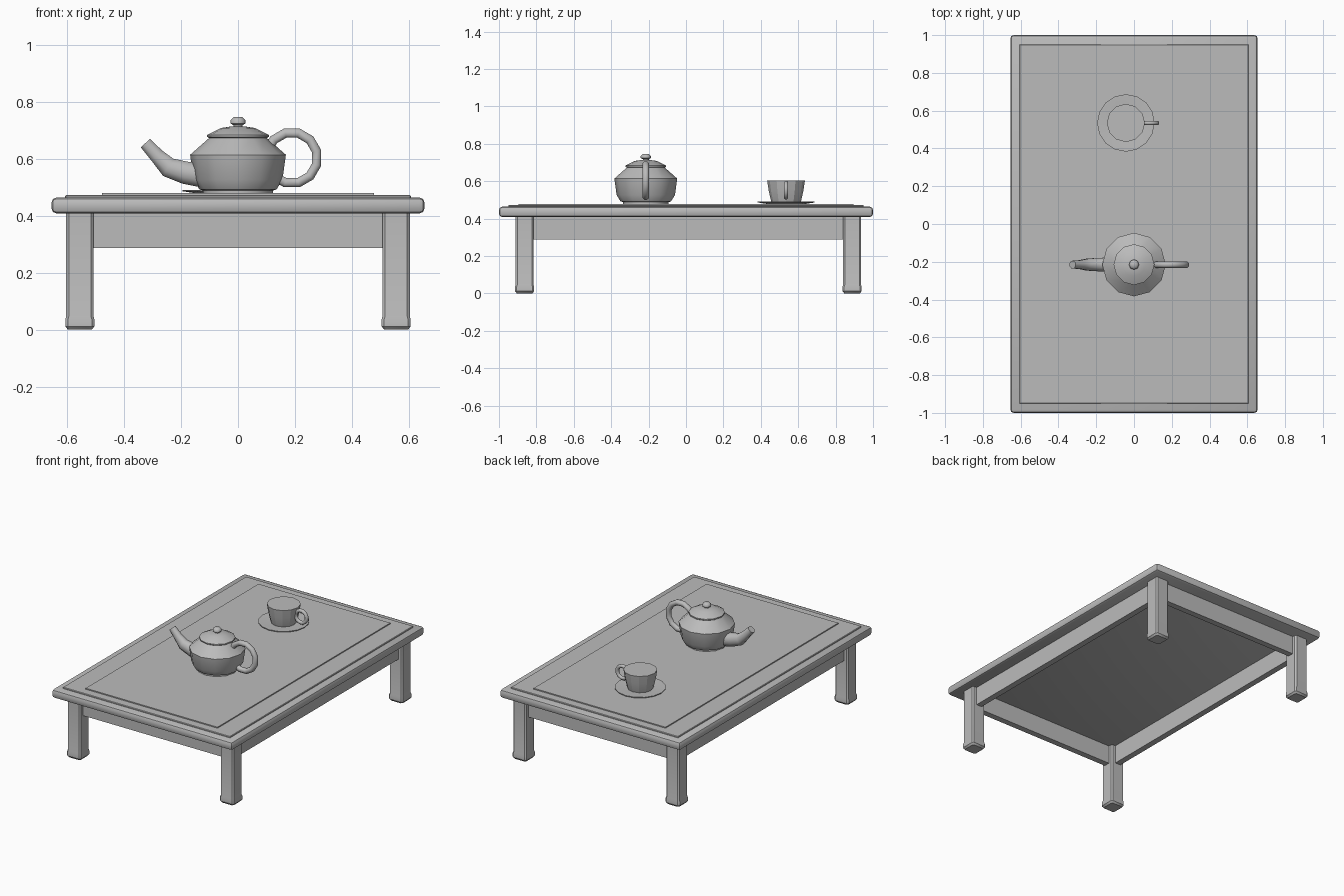
import bpy, bmesh, math
from mathutils import Vector, Matrix

cube = bpy.data.objects.get("Cube")
if cube:
    bpy.data.objects.remove(cube, do_unlink=True)

GREY = (0.5, 0.5, 0.5, 1)
mat = bpy.data.materials.new("plain grey")
mat.use_nodes = True
mat.diffuse_color = GREY
mat.node_tree.nodes["Principled BSDF"].inputs["Base Color"].default_value = GREY


def finish(name, bm, angle=35):
    """Turn a bmesh into a shaded object."""
    bmesh.ops.recalc_face_normals(bm, faces=bm.faces)
    mesh = bpy.data.meshes.new(name)
    bm.to_mesh(mesh)
    bm.free()
    mesh.materials.append(mat)
    ob = bpy.data.objects.new(name, mesh)
    bpy.context.collection.objects.link(ob)
    bpy.ops.object.select_all(action="DESELECT")
    ob.select_set(True)
    bpy.context.view_layer.objects.active = ob
    bpy.ops.object.shade_smooth_by_angle(angle=math.radians(angle))
    return ob


def box(name, lo, hi, bevel=0.0, segments=1):
    lo, hi = Vector(lo), Vector(hi)
    bm = bmesh.new()
    bmesh.ops.create_cube(bm, size=1, matrix=Matrix.Translation((lo + hi) / 2)
                          @ Matrix.Diagonal((*(hi - lo), 1)))
    if bevel:
        bmesh.ops.bevel(bm, geom=bm.edges[:], offset=bevel, segments=segments,
                        profile=0.5, affect="EDGES")
    return finish(name, bm)


def skin(name, rings, angle=35, closed=False):
    """Bridge rings of points, capping both ends unless closed."""
    bm = bmesh.new()
    loops = [[bm.verts.new(p) for p in ring] for ring in rings]
    n = len(loops[0])
    pairs = list(zip(loops, loops[1:]))
    if closed:
        pairs.append((loops[-1], loops[0]))
    else:
        bm.faces.new(loops[0])
        bm.faces.new(loops[-1])
    for a, b in pairs:
        for i in range(n):
            j = (i + 1) % n
            bm.faces.new((a[i], a[j], b[j], b[i]))
    return finish(name, bm, angle)


def circle(n, phase=0.0):
    return [(math.cos(t), math.sin(t))
            for t in (2 * math.pi * (i + phase) / n for i in range(n))]


def lathe(name, x, y, profile, n=12, angle=35):
    return skin(name, [[(x + r * c, y + r * s, z) for c, s in circle(n)]
                       for r, z in profile], angle)


def ring_handle(name, x, y, z, major, minor, squash=1.0, n=12):
    """Upright ring in the XZ plane."""
    return skin(name, [[(x + (major + minor * a) * c * squash, y + minor * b,
                         z + (major + minor * a) * s)
                        for a, b in circle(8, 0.5)]
                       for c, s in circle(n, 0.5)], 50, closed=True)


# Table top, raised panel and thin runner
box("table_top", (-0.655, -1, 0.408), (0.655, 1, 0.464), 0.018, 2)
box("raised_panel", (-0.607, -0.95, 0.455), (0.607, 0.95, 0.472), 0.003)
box("table_runner", (-0.478, -0.895, 0.468), (0.478, 0.895, 0.479))

# Legs with slightly wider feet, and the aprons between them
BACK, FRONT, SIDE = 0.888, -0.863, 0.555
for x, side in ((SIDE, "left"), (-SIDE, "right")):
    for y, end in ((FRONT, "front"), (BACK, "back")):
        rings = []
        for half, z in ((0.042, 0), (0.051, 0.012), (0.051, 0.036),
                        (0.048, 0.046), (0.048, 0.415)):
            c = half - 0.009
            rings.append([(x + px, y + py, z) for px, py in (
                (half, -c), (half, c), (c, half), (-c, half),
                (-half, c), (-half, -c), (-c, -half), (c, -half))])
        skin(f"{end}_{side}_leg", rings)
    box(f"{side}_apron", (x - 0.02, FRONT, 0.287), (x + 0.02, BACK, 0.412))
for y, end in ((FRONT, "front"), (BACK, "back")):
    box(f"{end}_apron", (-SIDE, y - 0.02, 0.287), (SIDE, y + 0.02, 0.412))

# Teapot body, lid and knob
POT_Y = -0.215
lathe("teapot_body", 0, POT_Y, [
    (0.122, 0.477), (0.122, 0.488), (0.135, 0.492), (0.156, 0.526),
    (0.168, 0.614), (0.1, 0.674)])
lathe("teapot_lid", 0, POT_Y, [
    (0.098, 0.67), (0.108, 0.677), (0.108, 0.684), (0.06, 0.708), (0.02, 0.714)])
lathe("lid_knob", 0, POT_Y, [
    (0.016, 0.705), (0.016, 0.718), (0.027, 0.724), (0.027, 0.735),
    (0.016, 0.746)], 8, 50)

# Spout: a tapering tube along a bent path
path = [(-0.12, 0.54, 0.045), (-0.185, 0.551, 0.043), (-0.245, 0.57, 0.038),
        (-0.285, 0.611, 0.028), (-0.325, 0.655, 0.024)]
rings = []
for i, (x, z, r) in enumerate(path):
    a, b = path[max(i - 1, 0)], path[min(i + 1, len(path) - 1)]
    d = Vector((b[0] - a[0], 0, b[1] - a[1])).normalized()
    up = Vector((-d.z, 0, d.x))
    rings.append([Vector((x, POT_Y, z)) + up * (r * c) + Vector((0, r * s * 0.9, 0))
                  for c, s in circle(8, 0.5)])
skin("teapot_spout", rings, 50)
ring_handle("teapot_handle", 0.189, POT_Y, 0.603, 0.09, 0.018)

# Saucer and faceted cup
CUP_X, CUP_Y = -0.043, 0.535
lathe("saucer", CUP_X, CUP_Y, [
    (0.1, 0.478), (0.152, 0.486), (0.152, 0.491), (0.14, 0.491), (0.1, 0.486)], 16)
lathe("cup", CUP_X, CUP_Y, [
    (0.076, 0.483), (0.081, 0.497), (0.093, 0.55), (0.101, 0.604)], 12, 25)
ring_handle("cup_handle", 0.084, CUP_Y, 0.552, 0.04, 0.012)
